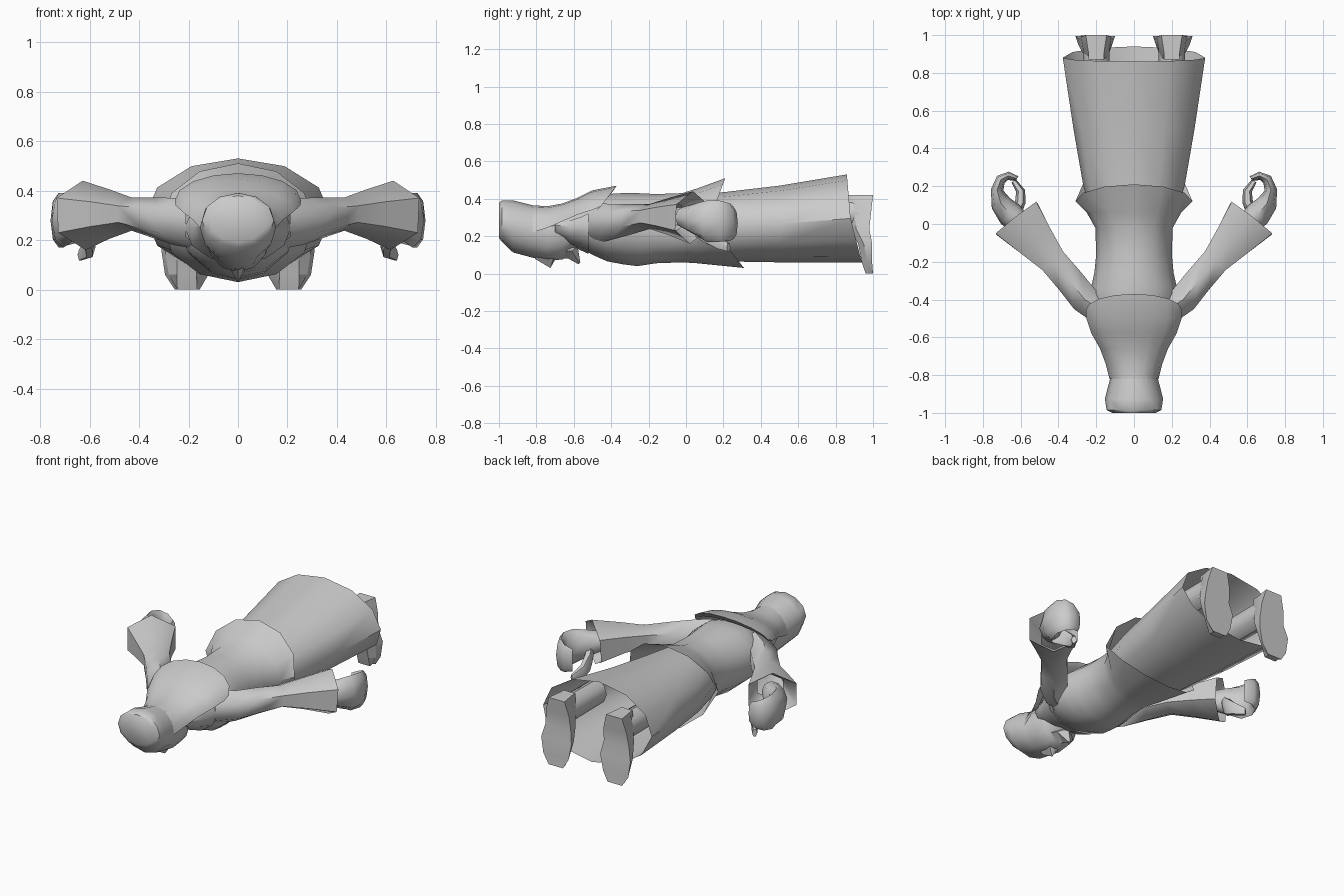
import bpy, bmesh, math
from mathutils import Vector

if "Cube" in bpy.data.objects:
    bpy.data.objects.remove(bpy.data.objects["Cube"])


def loft(name, rings, closed=True, cap0=False, cap1=False, mirror=False, angle=45):
    """Skin a list of point rings into one surface."""
    bm = bmesh.new()
    rows = [[bm.verts.new(p) for p in r] for r in rings]
    n = len(rows[0])
    for a, b in zip(rows, rows[1:]):
        for i in range(n if closed else n - 1):
            j = (i + 1) % n
            bm.faces.new((a[i], a[j], b[j], b[i]))
    if cap0:
        bm.faces.new(rows[0][::-1])
    if cap1:
        bm.faces.new(rows[-1])
    bmesh.ops.recalc_face_normals(bm, faces=bm.faces)
    me = bpy.data.meshes.new(name)
    bm.to_mesh(me)
    bm.free()
    ob = bpy.data.objects.new(name, me)
    bpy.context.collection.objects.link(ob)
    bpy.ops.object.select_all(action='DESELECT')
    ob.select_set(True)
    bpy.context.view_layer.objects.active = ob
    bpy.ops.object.shade_smooth_by_angle(angle=math.radians(angle))
    if mirror:
        m = ob.modifiers.new("mirror", 'MIRROR')
        m.use_mirror_merge = False
    return ob


def ring(y, z, rx, rz, back=0, front=0, n=12):
    """Ring across the body axis; back/front push the hem along y."""
    out = []
    for i in range(n):
        a = 2 * math.pi * i / n
        s = math.sin(a)
        dy = back * s if s > 0 else -front * s
        out.append((rx * math.cos(a), y + dy, z + rz * s))
    return out


def arc(y, z, rx, rz, back=0, n=9):
    """Half ring over the back."""
    return [(rx * math.cos(math.pi * i / (n - 1)),
             y + back * math.sin(math.pi * i / (n - 1)),
             z + rz * math.sin(math.pi * i / (n - 1))) for i in range(n)]


def tilted(x, y, z, rw, rh, yaw, n=8, phase=0, lean=0):
    """Ring across a limb in the xy plane at the given yaw; lean slants it."""
    t = math.radians(yaw)
    u = Vector((math.sin(t), -math.cos(t), 0))
    d = Vector((math.cos(t), math.sin(t), 0))
    return [Vector((x, y, z)) + u * rw * math.cos(a) + d * lean * math.sin(a)
            + Vector((0, 0, rh * math.sin(a)))
            for a in (2 * math.pi * i / n + phase for i in range(n))]


# Head, with a blunt crown and the neck running into the torso
loft("head", [ring(*r) for r in (
    (-1.0, .285, .115, .095), (-.985, .28, .145, .11), (-.925, .252, .154, .139),
    (-.82, .225, .127, .14), (-.74, .215, .13, .145), (-.66, .215, .12, .14),
    (-.61, .23, .10, .10), (-.5, .25, .11, .11))], cap0=True)

# Nose
loft("nose", [[(-.025, -.8, .09), (.025, -.8, .09), (0, -.81, .08)],
              [(-.03, -.71, .08), (.03, -.71, .08), (0, -.725, .03)],
              [(-.01, -.69, .09), (.01, -.69, .09), (0, -.7, .08)]], cap1=True, angle=20)

# Pointed beard
loft("beard", [[(-.08, -.64, .12), (0, -.66, .08), (.08, -.64, .12), (0, -.6, .17)],
               [(-.06, -.61, .12), (0, -.63, .08), (.06, -.61, .12), (0, -.58, .15)],
               [(-.01, -.57, .055), (0, -.575, .05), (.01, -.57, .055), (0, -.565, .06)]],
     cap1=True, angle=30)

# Hood spreading from the head over the shoulders, folded under at the hem
loft("hood", [arc(*r) for r in (
    (-.82, .22, .13, .145), (-.74, .245, .15, .115), (-.66, .28, .18, .095),
    (-.58, .315, .225, .09), (-.5, .34, .252, .105), (-.455, .36, .255, .11, .085),
    (-.47, .345, .245, .095, .08), (-.56, .30, .20, .09), (-.72, .25, .13, .09))],
     closed=False, angle=50)

# Collar lying on the chest side
loft("collar", [ring(*r) for r in (
    (-.70, .26, .15, .07), (-.62, .25, .18, .10),
    (-.52, .25, .215, .145), (-.54, .25, .16, .12))])

# Upper robe with a flared, pointed hem
loft("upper_robe", [ring(*r) for r in (
    (-.58, .25, .13, .10), (-.5, .25, .20, .15), (-.42, .245, .235, .18),
    (-.34, .24, .228, .19), (-.26, .235, .21, .195), (-.16, .24, .20, .185),
    (-.02, .245, .205, .185), (.06, .255, .25, .20), (.12, .27, .31, .24, .09, .19))])

# Long skirt, open at the bottom
loft("skirt", [ring(*r) for r in (
    (-.04, .245, .195, .178), (.2, .25, .268, .185), (.5, .265, .32, .205),
    (.88, .295, .377, .235, -.02, .06))])

# Sleeves ending in wide six-sided cuffs, with a recessed lining
yaw, ph = 48, math.pi / 6
loft("sleeve", [tilted(*r, yaw, 6, ph) for r in (
    (.15, -.47, .27, .095, .11), (.26, -.40, .275, .088, .095),
    (.34, -.3, .29, .086, .083), (.43, -.195, .305, .085, .067),
    (.52, -.09, .305, .118, .10))] +
     [tilted(.622, .03, .30, .158, .14, 52, 6, ph, .01),
      tilted(.55, -.05, .305, .085, .075, yaw, 6, ph)],
     mirror=True, angle=60)

# Curled hand: fingers wrap round an open grip
loft("fingers", [tilted(*r) for r in (
    (.58, -.02, .30, .055, .055, 48), (.655, .05, .29, .07, .085, 45),
    (.705, .11, .28, .055, .11, 60), (.725, .18, .28, .033, .11, 95),
    (.705, .235, .275, .028, .10, 135), (.665, .255, .27, .022, .085, 185),
    (.62, .24, .265, .015, .07, 215))],
     cap0=True, cap1=True, mirror=True, angle=50)

# Thumb closing the grip from the inner, lower side
loft("thumb", [tilted(*r, n=6) for r in (
    (.63, .06, .25, .045, .065, 70), (.602, .115, .21, .028, .06, 100),
    (.60, .175, .17, .024, .045, 80), (.637, .228, .14, .015, .025, 50))],
     cap0=True, cap1=True, mirror=True, angle=50)

# Legs inside the skirt
loft("leg", [tilted(.2, .6, .32, .07, .075, 90), tilted(.2, .93, .32, .07, .08, 90)],
     cap0=True, cap1=True, mirror=True)


# Feet: narrower instep flaring toward the sole
def slab(z, y0, y1, x0, x1):
    m = (x0 + x1) / 2
    return [(x0, y1, z), (x1, y1, z), (x1 - .015, y0 + .03, z),
            (m + .04, y0, z), (m - .04, y0, z), (x0 + .015, y0 + .03, z)]


loft("foot", [slab(*r) for r in (
    (.42, .87, 1.0, .145, .255), (.33, .87, .99, .12, .28), (.24, .88, .98, .115, .29),
    (.16, .92, .995, .10, .31), (.06, .94, .995, .12, .295), (0, .96, 1.0, .155, .255))],
     cap0=True, cap1=True, mirror=True, angle=30)
